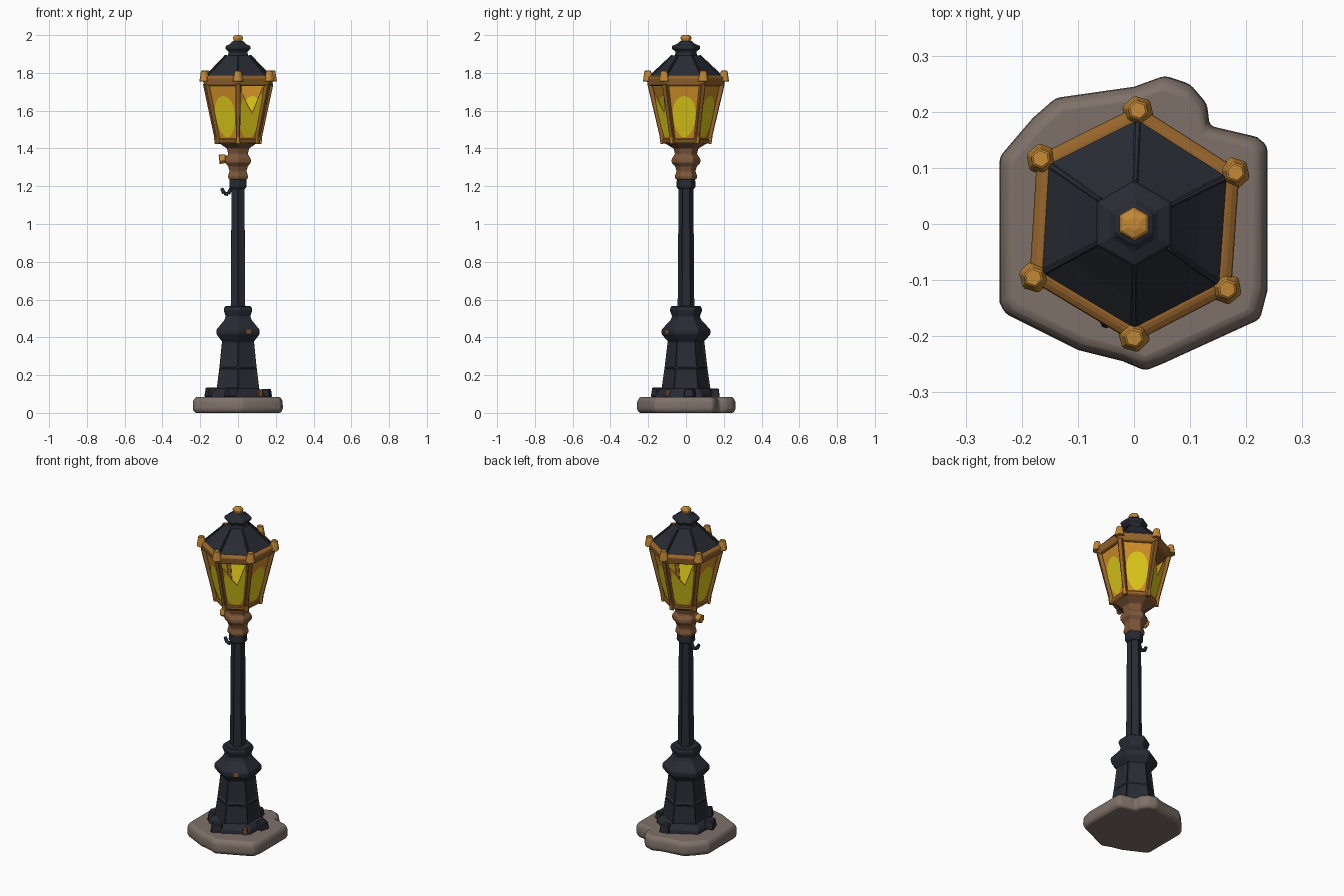
import bpy, bmesh, math
from mathutils import Vector

cube = bpy.data.objects.get("Cube")
if cube:
    bpy.data.objects.remove(cube, do_unlink=True)


def material(name, r, g, b):
    m = bpy.data.materials.new(name)
    m.use_nodes = True
    m.diffuse_color = (r, g, b, 1)
    m.node_tree.nodes["Principled BSDF"].inputs["Base Color"].default_value = (r, g, b, 1)
    return m


IRON = material("dark iron", .022, .024, .034)
STONE = material("grey stone", .21, .165, .14)
BRONZE = material("bronze frame", .31, .13, .025)
COPPER = material("dull copper", .21, .095, .04)
BRASS = material("brass", .55, .25, .035)
AMBER = material("amber glass", .62, .27, .02)
GLOW = material("yellow glow", .72, .58, .01)

HEX = [30 + 60 * i for i in range(6)]
LAMP = [27, 88, 145, 208, 270, 325]      # slightly bent lantern corners


def finish(name, bm, mat, bevel=0, smooth=False):
    bmesh.ops.recalc_face_normals(bm, faces=bm.faces)
    mesh = bpy.data.meshes.new(name)
    bm.to_mesh(mesh)
    bm.free()
    mesh.materials.append(mat)
    ob = bpy.data.objects.new(name, mesh)
    bpy.context.collection.objects.link(ob)
    if bevel:
        mod = ob.modifiers.new("worn edges", "BEVEL")
        mod.width = bevel
        mod.segments = 2 if smooth else 1
        mod.limit_method = "ANGLE"
    if smooth:
        bpy.ops.object.select_all(action="DESELECT")
        ob.select_set(True)
        bpy.context.view_layer.objects.active = ob
        bpy.ops.object.shade_smooth_by_angle(angle=math.radians(50))
    return ob


def polar(r, a, z):
    a = math.radians(a)
    return Vector((r * math.cos(a), r * math.sin(a), z))


def skin(rings):
    """Join equal rings of points into a capped tube."""
    bm = bmesh.new()
    loops = [[bm.verts.new(p) for p in ring] for ring in rings]
    n = len(loops[0])
    for lo, hi in zip(loops, loops[1:]):
        for i in range(n):
            bm.faces.new((lo[i], lo[(i + 1) % n], hi[(i + 1) % n], hi[i]))
    bm.faces.new(loops[0][::-1])
    bm.faces.new(loops[-1])
    return bm


def loft(name, profile, mat, angles=HEX, bevel=.004, panel=0, depth=0):
    bm = skin([[polar(r, a, z) for a in angles] for r, z in profile])
    if panel:                             # sunken panels on the sides
        bmesh.ops.recalc_face_normals(bm, faces=bm.faces)
        sides = [f for f in bm.faces if len(f.verts) == 4]
        bmesh.ops.inset_individual(bm, faces=sides, thickness=panel, depth=-depth)
    return finish(name, bm, mat, bevel)


def bar(name, p, q, r1, r2, mat, sides=4):
    p, q = Vector(p), Vector(q)
    rot = (q - p).to_track_quat("Z", "Y").to_matrix()
    ring = [45 + 360 * i / sides for i in range(sides)]
    return finish(name, skin([[c + rot @ polar(r, a, 0) for a in ring]
                              for c, r in ((p, r1), (q, r2))]), mat, .003)


def block(name, loc, size, turn, mat):
    bm = bmesh.new()
    bmesh.ops.create_cube(bm, size=1)
    for v in bm.verts:
        k = .8 if v.co.z > 0 else 1
        v.co = Vector((v.co.x * size[0] * k, v.co.y * size[1] * k, v.co.z * size[2]))
    ob = finish(name, bm, mat, .005)
    ob.location = loc
    ob.rotation_euler.z = math.radians(turn)
    return ob


# Rough stone slab
outline = [(-.24, .12), (-.18, .19), (-.14, .225), (0, .245), (.055, .265), (.10, .25),
           (.13, .215), (.135, .175), (.22, .155), (.238, .14), (.238, -.12), (.225, -.17),
           (.05, -.25), (.02, -.262), (-.02, -.245), (-.1, -.225), (-.23, -.16), (-.24, -.14)]
finish("stone_slab", skin([[(x * k, y * k, z) for x, y in outline]
                           for k, z in ((.95, 0), (1, .02), (.99, .065), (.93, .085))]),
       STONE, .008, True)

# Cast iron foot, with broken rubble round it
loft("plinth", [(.165, .075), (.16, .105), (.13, .13)], IRON)
loft("flared_foot", [(.135, .115), (.117, .24), (.1, .385)], IRON, panel=.014, depth=.009)
loft("foot_ring", [(.1, .38), (.13, .415), (.132, .44), (.085, .49), (.075, .51),
                   (.088, .545), (.08, .565), (.05, .565)], IRON)
block("rubble_left", (-.14, -.03, .11), (.06, .07, .05), 20, IRON)
block("rubble_right", (.15, .02, .105), (.05, .06, .045), -15, IRON)
block("rubble_front", (-.035, -.15, .11), (.07, .05, .05), 28, IRON)
block("rubble_back", (.03, .15, .105), (.06, .05, .05), 10, IRON)
block("rust_chip", (.115, -.095, .105), (.03, .03, .04), 30, COPPER)
bm = bmesh.new()
bmesh.ops.create_cube(bm, size=1, calc_uvs=False)
patch = finish("rust_patch", bm, COPPER)
patch.scale = (.028, .006, .022)
patch.location = polar(.113, -60, .43)
patch.rotation_euler.z = math.radians(30)

# Pole and its collar
loft("pole", [(.046, .55), (.041, 1.2)], IRON, bevel=.002, panel=.008, depth=.005)
loft("pole_collar", [(.045, 1.185), (.053, 1.2), (.05, 1.24)], IRON)

# Bent hook on the pole
hook = [(-.03, 0, 1.2), (-.052, 0, 1.158), (-.073, 0, 1.162), (-.087, 0, 1.19)]
for i in range(3):
    bar(f"hook_part_{i + 1}", hook[i], hook[i + 1], .012, .01, IRON, 6)

# Copper neck and gas valve
loft("lantern_neck", [(.055, 1.235), (.062, 1.25), (.052, 1.28), (.06, 1.305), (.078, 1.325),
                      (.078, 1.345), (.06, 1.37), (.068, 1.4), (.11, 1.425), (.12, 1.43)], COPPER)
bar("valve_stem", (-.03, -.01, 1.348), (-.075, -.01, 1.348), .015, .015, BRASS, 6)
bar("valve_knob", (-.065, -.01, 1.346), (-.1, -.01, 1.342), .024, .027, BRASS, 6)

# Lantern frame
LOW, HIGH = (.122, 1.44), (.192, 1.745)
loft("lantern_floor", [(.115, 1.425), (.132, 1.432), (.132, 1.45), (.115, 1.455)], BRONZE, LAMP)
loft("lantern_rim", [(.185, 1.73), (.203, 1.735), (.212, 1.775), (.195, 1.785)], BRONZE, LAMP)
for i, a in enumerate(LAMP):
    bar(f"corner_post_{i + 1}", polar(LOW[0], a, LOW[1]), polar(HIGH[0], a, HIGH[1]),
        .016, .019, BRONZE)
    bar(f"post_shoe_{i + 1}", polar(.122, a, 1.425), polar(.13, a, 1.465), .018, .015, BRASS)
    bar(f"rim_knob_{i + 1}", polar(.2, a, 1.755), polar(.203, a, 1.812), .03, .018, BRASS, 6)

# Glass panes, with glowing ovals; two are cracked
WHOLE = [(0, 0), (1, 0), (1, 1), (0, 1)]
BROKEN = [(0, 0), (1, 0), (1, 1), (.85, .92), (.6, .5), (.4, .62), (.2, .8), (0, .9)]
OVAL = [(.5 + .39 * math.cos(t * math.pi / 10), .42 + .36 * math.sin(t * math.pi / 10))
        for t in range(20)]
SHARD = [(.12, .2), (.3, .07), (.7, .07), (.88, .2), (.9, .8), (.82, .82), (.6, .46),
         (.4, .58), (.2, .74), (.1, .6)]


def pane(name, i, shape, mat, offset):
    a, b = LAMP[i], LAMP[(i + 1) % 6]
    lo = [polar(LOW[0] + offset, t, LOW[1]) for t in (a, b)]
    hi = [polar(HIGH[0] + offset, t, HIGH[1]) for t in (a, b)]
    bm = bmesh.new()
    bm.faces.new([bm.verts.new(lo[0].lerp(lo[1], u).lerp(hi[0].lerp(hi[1], u), v))
                  for u, v in shape])
    finish(name, bm, mat)


for i in range(6):
    cracked = i in (1, 4)
    pane(f"glass_pane_{i + 1}", i, BROKEN if cracked else WHOLE, AMBER, -.004)
    for side, offset in (("outer", 0), ("inner", -.008)):
        pane(f"{side}_glow_{i + 1}", i, SHARD if cracked else OVAL, GLOW, offset)

# Roof, cap and finial
loft("roof", [(.195, 1.772), (.185, 1.785), (.135, 1.83), (.072, 1.893)], IRON, LAMP)
for i, a in enumerate(LAMP):
    bar(f"roof_rib_{i + 1}", polar(.18, a, 1.79), polar(.072, a, 1.893), .009, .007, IRON)
loft("roof_cap", [(.066, 1.885), (.056, 1.91), (.078, 1.93), (.076, 1.942),
                  (.045, 1.955), (.035, 1.968)], IRON)
loft("finial", [(.022, 1.96), (.031, 1.985), (.026, 1.996), (.012, 2)], BRASS, bevel=.002)
